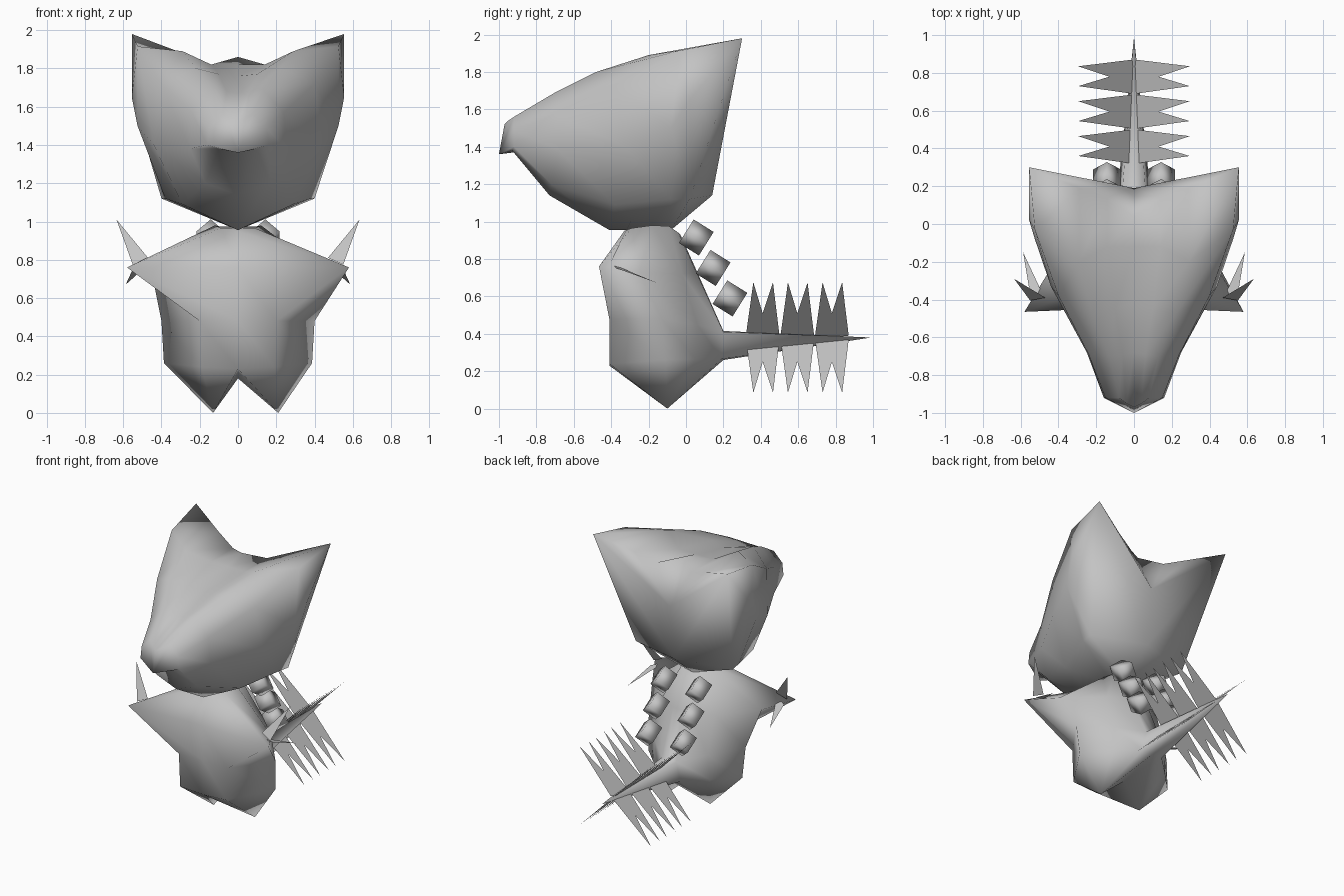
import bpy, bmesh, math

default = bpy.data.objects.get("Cube")
if default:
    bpy.data.objects.remove(default, do_unlink=True)

grey = bpy.data.materials.new("plain_grey")
grey.use_nodes = True
colour = (0.55, 0.55, 0.55, 1)
grey.diffuse_color = colour
grey.node_tree.nodes["Principled BSDF"].inputs["Base Color"].default_value = colour


def finish(name, bm, smooth=True):
    """Turn a bmesh into a named, coloured object."""
    bmesh.ops.recalc_face_normals(bm, faces=bm.faces[:])
    for face in bm.faces:
        face.smooth = smooth
    mesh = bpy.data.meshes.new(name)
    bm.to_mesh(mesh)
    bm.free()
    mesh.materials.append(grey)
    obj = bpy.data.objects.new(name, mesh)
    bpy.context.collection.objects.link(obj)
    return obj


def mirrored_ring(bm, half):
    """Close a half section, which starts and ends on the middle plane."""
    other = [(-x, y, z) for x, y, z in half[-2:0:-1]]
    return [bm.verts.new(p) for p in half + other]


def loft(bm, sections):
    """Bridge mirrored sections and return the vertex rings."""
    rings = [mirrored_ring(bm, s) for s in sections]
    count = len(rings[0])
    for a, b in zip(rings, rings[1:]):
        for i in range(count):
            j = (i + 1) % count
            bm.faces.new((a[i], a[j], b[j], b[i]))
    return rings


def sheet(name, corners, faces):
    """Flat thin pieces."""
    bm = bmesh.new()
    verts = [bm.verts.new(p) for p in corners]
    for f in faces:
        bm.faces.new([verts[i] for i in f])
    return finish(name, bm, smooth=False)


# Head: sections from muzzle to ears, each running from crown to chin
muzzle = [(0, -.97, 1.52), (.04, -.95, 1.54), (.08, -.92, 1.56),
          (.15, -.92, 1.49), (.16, -.92, 1.4), (.1, -.93, 1.38),
          (0, -.92, 1.37)]
cheek = [(0, -.68, 1.67), (.06, -.69, 1.68), (.13, -.7, 1.69),
         (.24, -.69, 1.57), (.25, -.68, 1.38), (.17, -.72, 1.2),
         (0, -.73, 1.14)]
brow = [(0, -.42, 1.76), (.1, -.45, 1.77), (.22, -.48, 1.8),
        (.4, -.38, 1.72), (.44, -.33, 1.4), (.29, -.38, 1.09),
        (0, -.41, .955)]
crown = [(0, -.12, 1.82), (.14, -.12, 1.82), (.29, -.2, 1.89),
         (.525, -.03, 1.915), (.525, -.08, 1.5), (.38, -.08, 1.12),
         (0, -.2, .955)]
ears = [(0, .04, 1.86), (.14, .14, 1.82), (.29, .19, 1.88),
        (.555, .3, 1.98), (.555, .02, 1.65), (.4, .02, 1.12),
        (0, -.08, .955)]
bm = bmesh.new()
rings = loft(bm, [muzzle, cheek, brow, crown, ears])
front, back = rings[0], rings[-1]
nose = bm.verts.new((0, -1, 1.36))
for i in range(len(front)):
    bm.faces.new((front[i], front[i - 1], nose))
nape = bm.verts.new((0, .19, 1.55))
collar = bm.verts.new((0, .14, 1.14))
for side in (1, -1):
    e = [back[side * i] for i in range(7)]
    for i in range(3):
        bm.faces.new((e[i], e[i + 1], nape))
    bm.faces.new((e[3], e[5], collar, nape))
    bm.faces.new((e[3], e[4], e[5]))
    bm.faces.new((e[5], e[6], collar))
finish("head", bm)

# Body: sections from neck to hips, each running from chest to spine
neck = [(0, -.33, .95), (.09, -.29, .965), (.12, -.18, .98),
        (.1, -.09, .975), (.05, -.04, .94), (0, -.03, .93)]
shoulders = [(0, -.44, .76), (.58, -.465, .76), (.45, -.25, .73),
             (.22, -.02, .72), (.07, .055, .73), (0, .06, .73)]
waist = [(0, -.41, .48), (.2, -.41, .48), (.4, -.13, .48),
         (.22, .06, .45), (.06, .2, .41), (0, .2, .415)]
hips = [(0, -.41, .23), (.19, -.41, .24), (.387, -.11, .26),
        (.23, .05, .265), (.085, .19, .265), (0, .2, .26)]
bm = bmesh.new()
rings = loft(bm, [neck, shoulders, waist, hips])
bm.faces.new(rings[0])
base = rings[-1]
crotch = bm.verts.new((0, -.1, .18))
# Pointed feet, set slightly to one side
for side, foot_x in ((1, .21), (-1, -.13)):
    toe = bm.verts.new((foot_x, -.1, 0))
    h = [base[(side * i) % len(base)] for i in range(6)] + [crotch]
    for i in range(7):
        bm.faces.new((h[i], h[(i + 1) % 7], toe))
# Tail: the rearmost panel drawn out to a long point
rear = [f for f in bm.faces if all(v.co.y > .18 for v in f.verts)]
panel = bmesh.ops.dissolve_faces(bm, faces=rear)["region"]
bmesh.ops.poke(bm, faces=panel)["verts"][0].co = (0, .99, .38)
finish("body_and_tail", bm)

# Tail barbs: three paired points on each of four diagonal fins
outline = [(.32, .01), (.36, .295), (.41, .13), (.465, .295), (.5, .01)]
for sx, side in ((1, "left"), (-1, "right")):
    for sz, level in ((1, "upper"), (-1, "lower")):
        points, faces = [], []
        for k in range(3):
            start = len(points)
            points += [(sx * r, y + k * .185, .38 + sz * r)
                       for y, r in outline]
            middle = len(points)
            points.append((0, .41 + k * .185, .38))
            faces += [(start + i, start + i + 1, middle) for i in range(4)]
        sheet(f"{level}_{side}_tail_barbs", points, faces)

# Claws: two thin points on each arm
for s, side in ((1, "left"), (-1, "right")):
    corners = [(s * .47, -.39, .81), (s * .55, -.405, .775),
               (s * .635, -.29, 1.01),
               (s * .47, -.4, .775), (s * .55, -.37, .75),
               (s * .587, -.15, .67)]
    sheet(f"{side}_claws", corners, [(0, 1, 2), (3, 4, 5)])

# Back studs: two rows of tilted diamond blocks along the spine
turn = math.radians(45)
for s, side in ((1, "left"), (-1, "right")):
    for k in range(3):
        bpy.ops.mesh.primitive_cube_add(
            size=1, location=(s * .143, .055 + k * .09, .915 - k * .163),
            rotation=(math.radians(-32), 0, 0))
        stud = bpy.context.object
        stud.name = f"{side}_back_stud_{k + 1}"
        for v in stud.data.vertices:
            x, z = v.co.x * .105, v.co.z * .105
            v.co = (x * math.cos(turn) - z * math.sin(turn), v.co.y * .126,
                    x * math.sin(turn) + z * math.cos(turn))
        stud.data.materials.append(grey)
        bpy.ops.object.shade_smooth()
